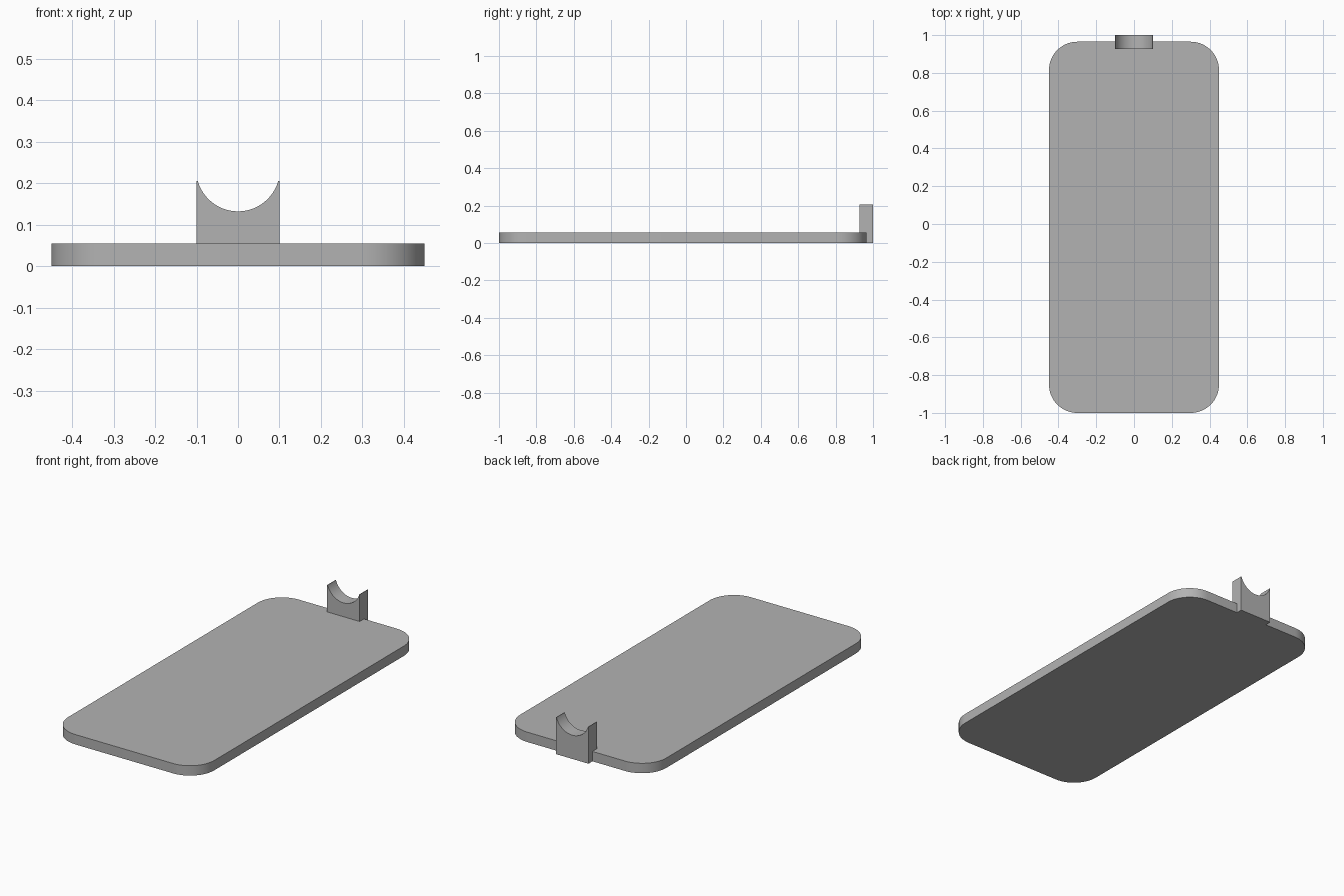
import bpy, bmesh
from math import sin, cos, pi, asin, radians
from mathutils import Vector

cube = bpy.data.objects.get("Cube")
if cube:
    bpy.data.objects.remove(cube, do_unlink=True)

grey = bpy.data.materials.new("plain grey")
grey.use_nodes = True
grey.diffuse_color = (0.45, 0.45, 0.45, 1)
grey.node_tree.nodes["Principled BSDF"].inputs["Base Color"].default_value = grey.diffuse_color


def extrude_outline(name, points, offset):
    """Make a solid by extruding a closed outline along an offset."""
    bm = bmesh.new()
    face = bm.faces.new([bm.verts.new(p) for p in points])
    result = bmesh.ops.extrude_face_region(bm, geom=[face], use_keep_orig=True)
    moved = [g for g in result["geom"] if isinstance(g, bmesh.types.BMVert)]
    bmesh.ops.translate(bm, vec=Vector(offset), verts=moved)
    bmesh.ops.recalc_face_normals(bm, faces=bm.faces)
    mesh = bpy.data.meshes.new(name)
    bm.to_mesh(mesh)
    bm.free()
    mesh.materials.append(grey)
    obj = bpy.data.objects.new(name, mesh)
    bpy.context.collection.objects.link(obj)
    bpy.ops.object.select_all(action="DESELECT")
    obj.select_set(True)
    bpy.context.view_layer.objects.active = obj
    bpy.ops.object.shade_smooth_by_angle(angle=radians(30))
    return obj


# Base plate with rounded corners
half_width, front, back, thickness, radius = 0.45, -1.0, 0.965, 0.055, 0.15
steps = 16
corners = [(half_width - radius, back - radius), (radius - half_width, back - radius),
           (radius - half_width, front + radius), (half_width - radius, front + radius)]
outline = []
for i, (cx, cy) in enumerate(corners):
    for s in range(steps + 1):
        a = (i + s / steps) * pi / 2
        outline.append((cx + radius * cos(a), cy + radius * sin(a), 0))
extrude_outline("base_plate", outline, (0, 0, thickness))

# Upright cradle with a round notch in its top
half, top, notch_bottom, notch_half = 0.1, 0.205, 0.132, 0.097
depth = top - notch_bottom
r = (notch_half ** 2 + depth ** 2) / (2 * depth)
reach = asin(notch_half / r)
y = 0.927
profile = [(-half, y, 0), (half, y, 0), (half, y, top)]
for s in range(33):
    a = reach * (1 - s / 16)
    profile.append((r * sin(a), y, notch_bottom + r * (1 - cos(a))))
profile.append((-half, y, top))
extrude_outline("notched_cradle", profile, (0, 1 - y, 0))
